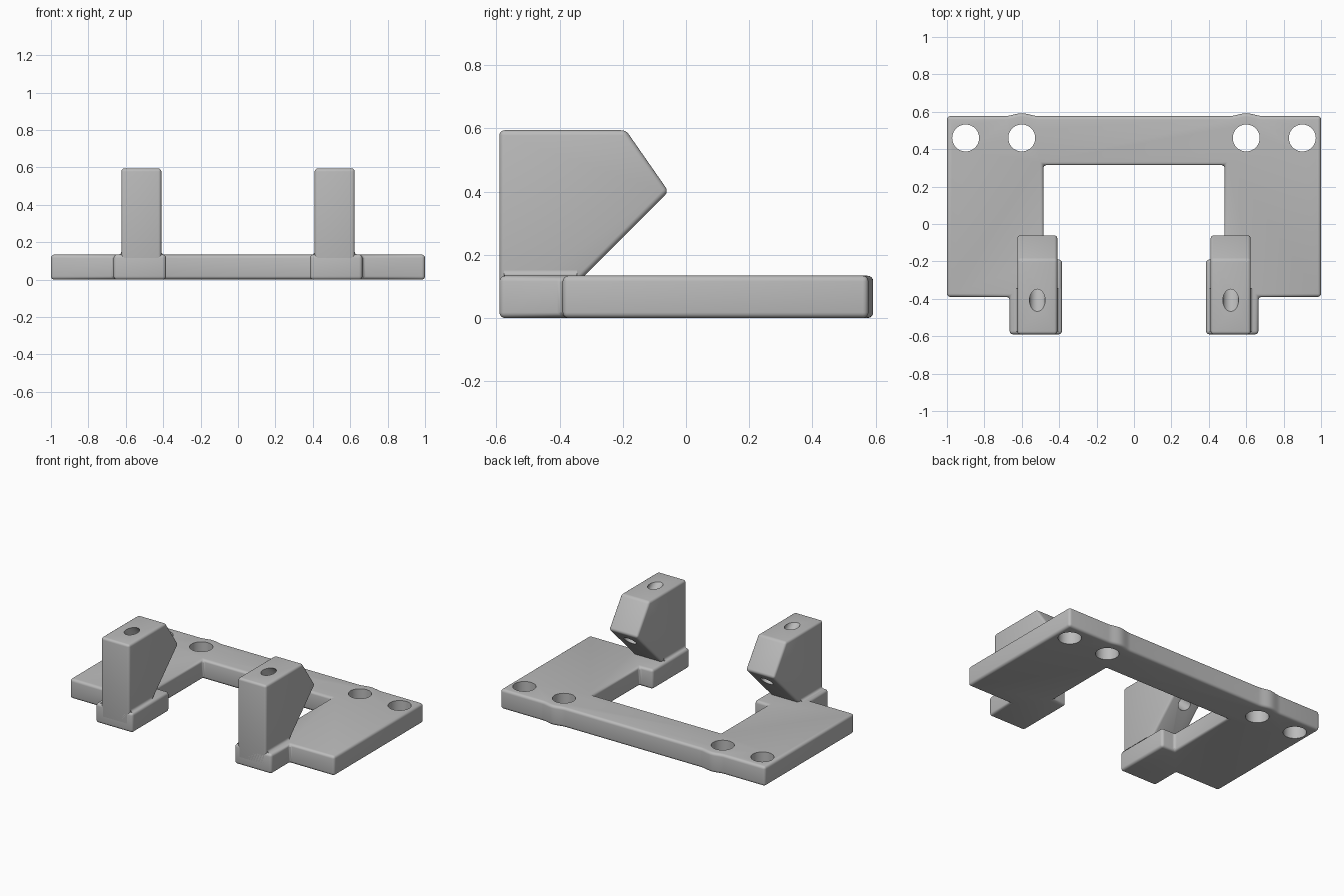
import bpy, bmesh, math
from mathutils import Matrix

if "Cube" in bpy.data.objects:
    bpy.data.objects.remove(bpy.data.objects["Cube"], do_unlink=True)

THICK = 0.134
grey = bpy.data.materials.new("plain grey")
grey.use_nodes = True
COLOUR = (0.5, 0.5, 0.5, 1)
grey.diffuse_color = COLOUR
grey.node_tree.nodes["Principled BSDF"].inputs["Base Color"].default_value = COLOUR


def finish(bm, name):
    bmesh.ops.recalc_face_normals(bm, faces=bm.faces)
    mesh = bpy.data.meshes.new(name)
    bm.to_mesh(mesh)
    bm.free()
    mesh.materials.append(grey)
    obj = bpy.data.objects.new(name, mesh)
    bpy.context.collection.objects.link(obj)
    return obj


def prism(name, points, offset):
    """Extrude a closed outline along an offset vector."""
    bm = bmesh.new()
    face = bm.faces.new([bm.verts.new(p) for p in points])
    grown = bmesh.ops.extrude_face_region(bm, geom=[face])["geom"]
    bmesh.ops.translate(bm, vec=offset, verts=[v for v in grown if isinstance(v, bmesh.types.BMVert)])
    return finish(bm, name)


def round_edges(obj, width):
    bpy.context.view_layer.objects.active = obj
    mod = obj.modifiers.new("rounded edges", "BEVEL")
    mod.width, mod.segments, mod.use_clamp_overlap = width, 4, False
    mod.limit_method, mod.angle_limit = "ANGLE", math.radians(25)
    bpy.ops.object.modifier_apply(modifier=mod.name)


def drill(target, centre, radius, depth, tilt=0):
    bm = bmesh.new()
    bmesh.ops.create_cone(bm, cap_ends=True, segments=40, radius1=radius, radius2=radius, depth=depth,
                          matrix=Matrix.Translation(centre) @ Matrix.Rotation(tilt, 4, "X"))
    cutter = finish(bm, "drill")
    bpy.context.view_layer.objects.active = target
    mod = target.modifiers.new("hole", "BOOLEAN")
    mod.operation, mod.solver, mod.object = "DIFFERENCE", "EXACT", cutter
    bpy.ops.object.modifier_apply(modifier=mod.name)
    bpy.data.objects.remove(cutter, do_unlink=True)


def smooth(obj):
    bpy.ops.object.select_all(action="DESELECT")
    obj.select_set(True)
    bpy.context.view_layer.objects.active = obj
    bpy.ops.object.shade_smooth_by_angle(angle=math.radians(30))


# Base plate outline: half with a softly swollen back edge, then mirrored
half = [(0.485, 0.315), (0.485, -0.19), (0.385, -0.19), (0.385, -0.59),
        (0.665, -0.59), (0.665, -0.39), (1, -0.39), (1, 0.577)]
for i in range(13):
    t = i / 12
    half.append((0.69 - 0.18 * t, 0.577 + 0.015 * math.sin(math.pi * t) ** 2))
outline = half + [(-x, y) for x, y in reversed(half)]
plate = prism("base_plate", [(x, y, 0) for x, y in outline], (0, 0, THICK))
round_edges(plate, 0.018)
for x in (-0.9, -0.6, 0.6, 0.9):
    drill(plate, (x, 0.46, THICK / 2), 0.072, 0.4)
smooth(plate)

# Angled posts on the front feet, each with a slanted hole and small coves at its base
side = [(-0.59, 0.04), (-0.59, 0.594), (-0.19, 0.594), (-0.055, 0.4), (-0.415, 0.04)]
COVE = 0.016
for s, label in ((-1, "right"), (1, "left")):
    middle = s * 0.517
    post = prism(label + "_post", [(middle - 0.107, y, z) for y, z in side], (0.214, 0, 0))
    round_edges(post, 0.016)
    drill(post, (middle, -0.277, 0.463), 0.042, 0.8, math.radians(45))
    smooth(post)
    for d, edge in ((-1, "low"), (1, "high")):
        wall = middle + d * 0.107
        arc = [math.pi / 2 * i / 5 for i in range(6)]
        profile = [(wall - d * 0.002, THICK - 0.002)] + [
            (wall + d * COVE * (1 - math.cos(a)), THICK + COVE * (1 - math.sin(a))) for a in arc]
        smooth(prism(f"{label}_{edge}_cove", [(x, -0.575, z) for x, z in profile], (0, 0.23, 0)))
